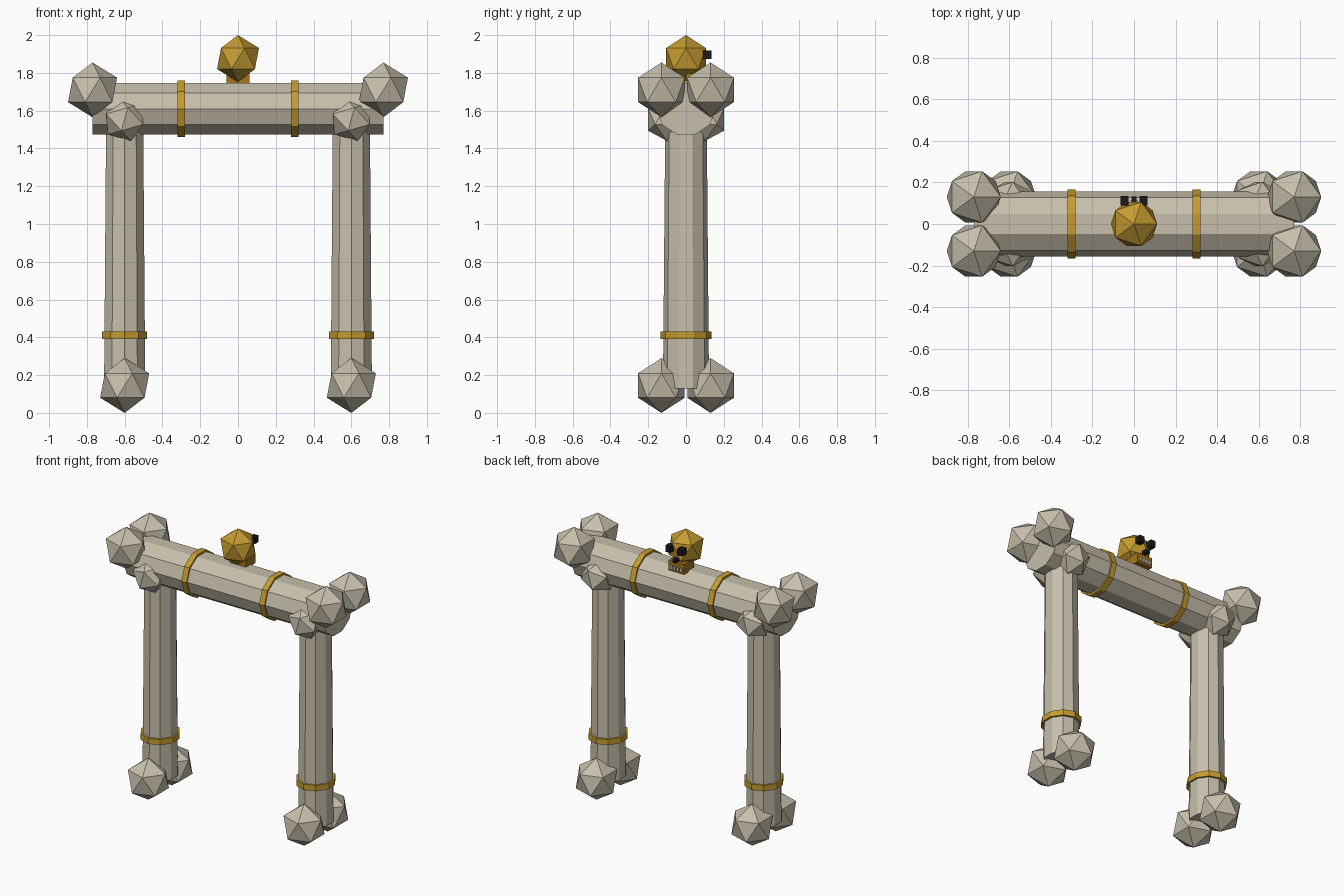
import bpy
from math import radians
from mathutils import Matrix

old = bpy.data.objects.get("Cube")
if old:
    bpy.data.objects.remove(old, do_unlink=True)


def material(name, rgb):
    m = bpy.data.materials.new(name)
    m.use_nodes = True
    colour = (*rgb, 1)
    m.diffuse_color = colour
    m.node_tree.nodes["Principled BSDF"].inputs["Base Color"].default_value = colour
    return m


BONE = material("bone", (0.57, 0.52, 0.41))
GOLD = material("gold", (0.56, 0.33, 0.03))
DARK_GOLD = material("dark gold", (0.38, 0.18, 0.01))
BLACK = material("black", (0.01, 0.01, 0.012))
IVORY = material("ivory", (0.72, 0.68, 0.55))


def finish(name, mat):
    ob = bpy.context.object
    ob.name = ob.data.name = name
    ob.data.materials.append(mat)
    return ob


def knob(name, loc, radius, mat, tilt=0):
    bpy.ops.mesh.primitive_ico_sphere_add(subdivisions=1, radius=radius, location=loc)
    ob = finish(name, mat)
    ob.rotation_euler.y = radians(tilt)
    return ob


def shaft(name, loc, length, r1, r2, mat, squash, lying=False):
    """Ten-sided shaft, slightly flattened, corners pointing along y."""
    bpy.ops.mesh.primitive_cone_add(vertices=10, radius1=r1, radius2=r2,
                                    depth=length, location=loc)
    ob = finish(name, mat)
    ob.data.transform(Matrix.Diagonal((squash, 1, 1, 1)))
    if lying:
        ob.data.transform(Matrix.Rotation(radians(90), 4, 'Y'))
    return ob


def box(name, lo, hi, mat):
    centre = [(a + b) / 2 for a, b in zip(lo, hi)]
    bpy.ops.mesh.primitive_cube_add(size=1, location=centre)
    ob = finish(name, mat)
    ob.data.transform(Matrix.Diagonal((*[b - a for a, b in zip(lo, hi)], 1)))
    return ob


# Crossbeam bone
shaft("crossbeam", (0, 0, 1.61), 1.54, 0.157, 0.157, BONE, 0.91, lying=True)

for side, s in (("left", 1), ("right", -1)):
    # Leg bone and the gold bands
    shaft(side + "_leg", (s * 0.6, 0, 0.83), 1.40, 0.122, 0.11, BONE, 0.94)
    shaft(side + "_leg_band", (s * 0.6, 0, 0.41), 0.04, 0.135, 0.135, GOLD, 0.93)
    shaft(side + "_beam_band", (s * 0.3, 0, 1.61), 0.04, 0.166, 0.166, GOLD, 0.95,
          lying=True)
    # Paired knuckles at each bone end
    for end, e in (("front", -1), ("back", 1)):
        tag = f"{side}_{end}"
        knob(tag + "_foot_knob", (s * 0.6, e * 0.13, 0.145), 0.145, BONE)
        knob(tag + "_beam_knob", (s * 0.77, e * 0.13, 1.71), 0.145, BONE)
        knob(tag + "_leg_top_knob", (s * 0.6, e * 0.1, 1.555), 0.12, BONE, tilt=-16)
    # Eye sockets
    box(side + "_eye", (s * 0.046 - 0.019, 0.09, 1.873),
        (s * 0.046 + 0.019, 0.135, 1.918), BLACK)

# Skull ornament, facing the back
knob("skull", (0, 0, 1.876), 0.124, GOLD)
box("jaw", (-0.06, 0, 1.735), (0.06, 0.105, 1.805), DARK_GOLD)
box("nose", (-0.012, 0.08, 1.81), (0.012, 0.133, 1.835), BLACK)
for i in range(4):
    x = -0.036 + i * 0.024
    box(f"tooth_{i + 1}", (x - 0.008, 0.1, 1.748), (x + 0.008, 0.113, 1.775), IVORY)
